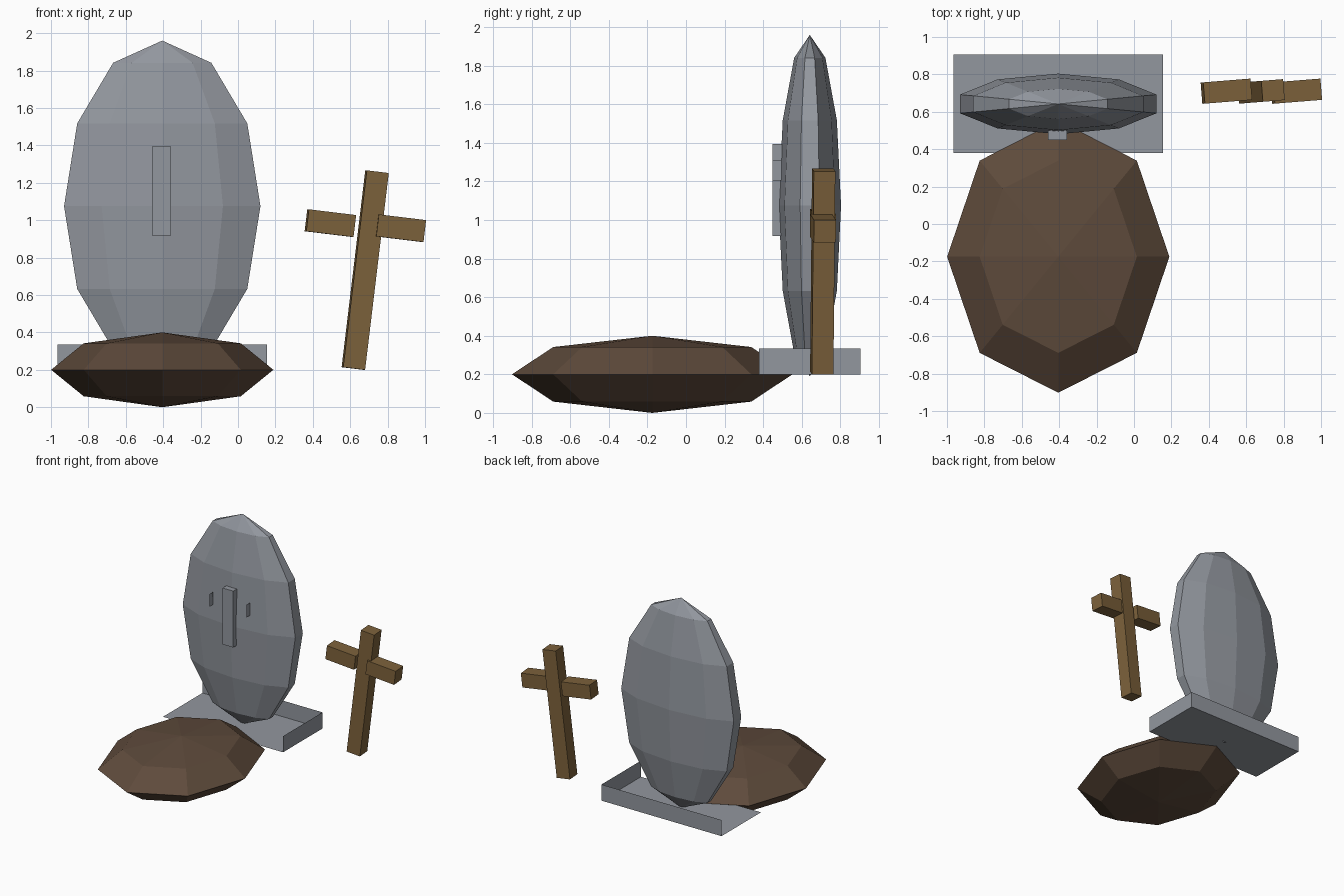
import bpy, bmesh, math
from mathutils import Matrix, Euler, Vector

if "Cube" in bpy.data.objects:
    bpy.data.objects.remove(bpy.data.objects["Cube"])


def material(name, rgb):
    m = bpy.data.materials.new(name)
    m.diffuse_color = (*rgb, 1)
    m.use_nodes = True
    m.node_tree.nodes["Principled BSDF"].inputs["Base Color"].default_value = m.diffuse_color
    return m


STONE = material("grey stone", (0.29, 0.31, 0.345))
EARTH = material("brown earth", (0.112, 0.069, 0.044))
WOOD = material("wood", (0.205, 0.122, 0.044))


def finish(bm, name, mat):
    bmesh.ops.recalc_face_normals(bm, faces=bm.faces)
    mesh = bpy.data.meshes.new(name)
    bm.to_mesh(mesh)
    bm.free()
    mesh.materials.append(mat)
    obj = bpy.data.objects.new(name, mesh)
    bpy.context.collection.objects.link(obj)
    return obj


def ellipsoid(name, centre, radii, segments, rings, mat):
    """Faceted ellipsoid with a vertex column on the +y axis."""
    bm = bmesh.new()
    c = Vector(centre)

    def vert(ring, seg):
        p = math.pi * ring / rings
        a = math.pi / 2 + math.tau * seg / segments
        return bm.verts.new(c + Vector((radii[0] * math.sin(p) * math.cos(a),
                                        radii[1] * math.sin(p) * math.sin(a),
                                        radii[2] * math.cos(p))))

    top, bottom = vert(0, 0), vert(rings, 0)
    rows = [[vert(r, s) for s in range(segments)] for r in range(1, rings)]
    for s in range(segments):
        t = (s + 1) % segments
        bm.faces.new((top, rows[0][s], rows[0][t]))
        bm.faces.new((bottom, rows[-1][t], rows[-1][s]))
        for a, b in zip(rows, rows[1:]):
            bm.faces.new((a[s], b[s], b[t], a[t]))
    return finish(bm, name, mat)


def box(name, centre, size, mat, rot=(0, 0, 0), keep=None):
    """Box; keep is an optional list of outward directions of faces to keep."""
    bm = bmesh.new()
    bmesh.ops.create_cube(bm, size=1)
    if keep:
        bm.normal_update()
        drop = [f for f in bm.faces
                if not any(f.normal.dot(Vector(k)) > 0.9 for k in keep)]
        bmesh.ops.delete(bm, geom=drop, context='FACES')
    bm.transform(Matrix.LocRotScale(Vector(centre), Euler(rot), Vector(size)))
    return finish(bm, name, mat)


# Earth mound and headstone
ellipsoid("earth_mound", (-0.405, -0.175, 0.2), (0.594, 0.727, 0.2), 8, 4, EARTH)
ellipsoid("headstone", (-0.405, 0.642, 1.075), (0.552, 0.162, 0.885), 10, 6, STONE)

# Base tray: only the floor, right wall and back wall exist
box("stone_base", (-0.405, 0.642, 0.267), (1.12, 0.526, 0.136), STONE,
    keep=[(0, 0, -1), (1, 0, 0), (0, 1, 0)])

# Raised plaque on the headstone, with a small fin on each side
box("plaque", (-0.409, 0.474, 1.156), (0.1, 0.05, 0.476), STONE)
for side, x in (("left", -0.58), ("right", -0.237)):
    box("plaque_fin_" + side, (x, 0.472, 1.257), (0.001, 0.046, 0.106), STONE,
        keep=[(1, 0, 0)])

# Leaning wooden cross: post and two separate arms
LEAN = (0, 0.12, 0.08)
box("cross_post", (0.68, 0.709, 0.733), (0.118, 0.112, 1.06), WOOD, LEAN)
for side, x, z in (("left", 0.494, 0.984), ("right", 0.868, 0.957)):
    box("cross_arm_" + side, (x, 0.71, z), (0.255, 0.114, 0.118), WOOD, LEAN)
